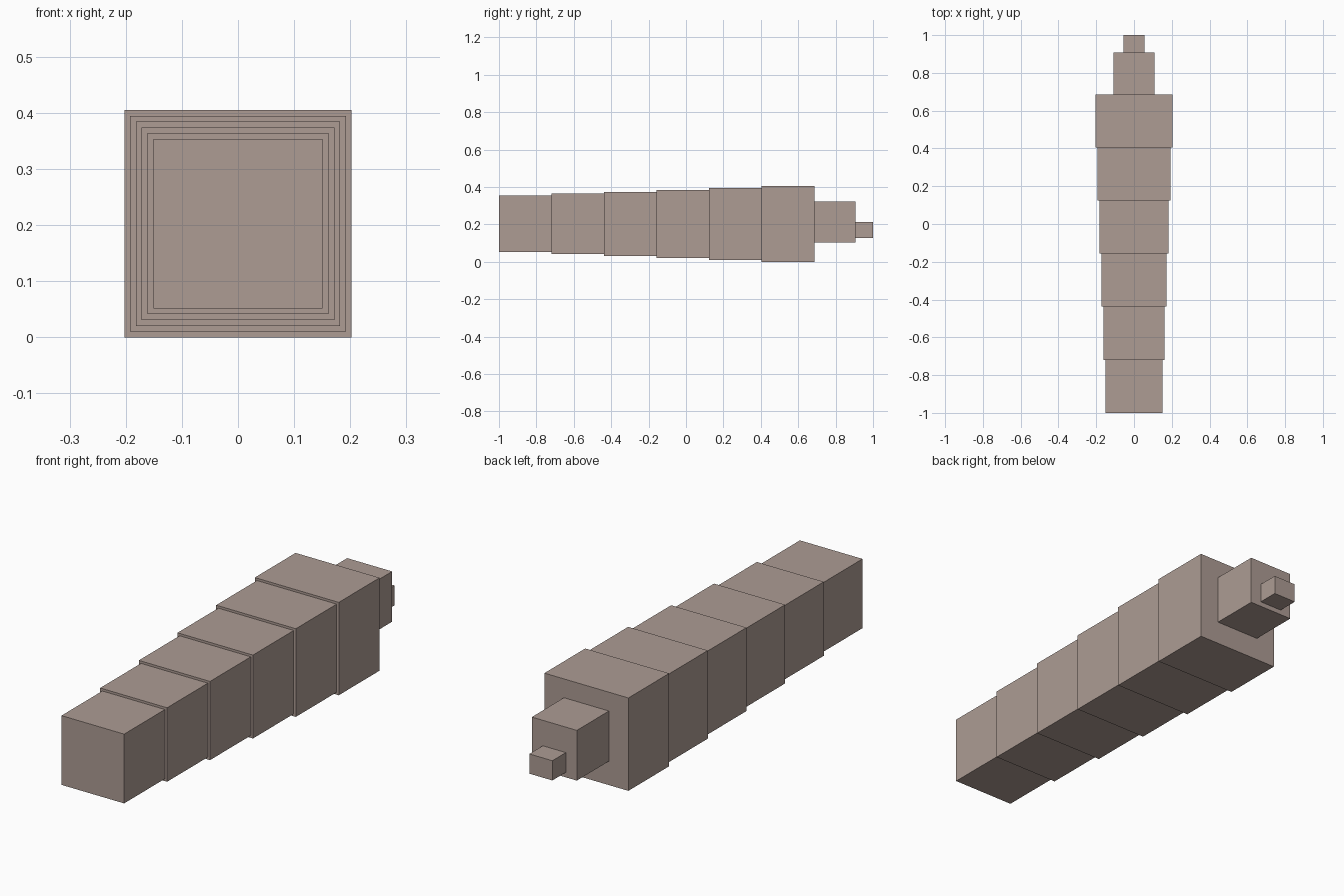
import bpy

if "Cube" in bpy.data.objects:
    bpy.data.objects.remove(bpy.data.objects["Cube"])

# Single flat colour
mat = bpy.data.materials.new("warm grey brown")
mat.diffuse_color = (0.418, 0.332, 0.296, 1.0)
mat.use_nodes = True
mat.node_tree.nodes["Principled BSDF"].inputs["Base Color"].default_value = mat.diffuse_color


def block(name, y0, y1, width, height, z):
    """Box spanning y0..y1, centred on x = 0 at height z."""
    bpy.ops.mesh.primitive_cube_add(size=1, location=(0, (y0 + y1) / 2, z))
    ob = bpy.context.object
    ob.name = name
    ob.scale = (width, y1 - y0, height)
    bpy.ops.object.transform_apply(location=False, rotation=False, scale=True)
    ob.data.materials.append(mat)
    return ob


# Six body segments, each slightly thicker than the one before
STEP = 0.281
CENTRE = 0.2025
for i in range(6):
    size = 0.302 + i * 0.0206
    y0 = -1 + i * STEP
    block(f"body_segment_{i + 1}", y0, y0 + STEP, size, size, CENTRE)

# Narrow rear block and small tip
body_end = -1 + 6 * STEP
block("rear_block", body_end, 0.907, 0.217, 0.219, 0.2135)
block("rear_tip", 0.907, 1.0, 0.111, 0.086, 0.169)
